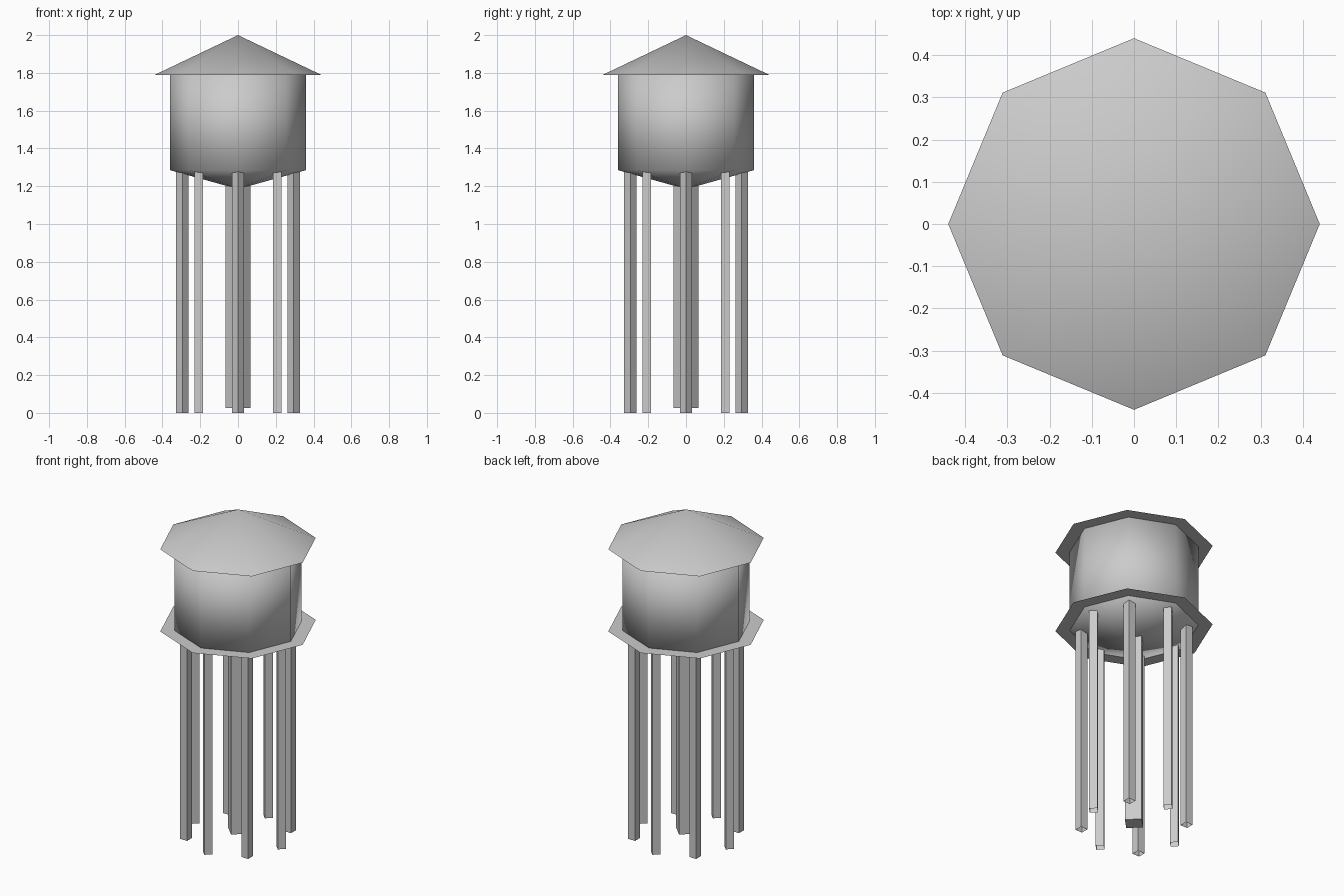
import bpy
import bmesh
from math import cos, sin, pi

SIDES = 8

if "Cube" in bpy.data.objects:
    bpy.data.objects.remove(bpy.data.objects["Cube"], do_unlink=True)

grey = bpy.data.materials.new("plain grey")
grey.use_nodes = True
grey.diffuse_color = (0.6, 0.6, 0.6, 1)
grey.node_tree.nodes["Principled BSDF"].inputs["Base Color"].default_value = (0.6, 0.6, 0.6, 1)


def lathe(name, profile, sides=SIDES, centre=(0, 0), turn=0.0, smooth=False):
    """Turn (radius, z) points around a vertical axis; radius 0 makes a tip."""
    bm = bmesh.new()
    rings = []
    for r, z in profile:
        count = sides if r > 0 else 1
        rings.append([bm.verts.new((centre[0] + r * cos(turn + 2 * pi * i / sides),
                                    centre[1] + r * sin(turn + 2 * pi * i / sides), z))
                      for i in range(count)])
    for low, high in zip(rings, rings[1:]):
        for i in range(sides):
            j = (i + 1) % sides
            corners = [low[i % len(low)], low[j % len(low)],
                       high[j % len(high)], high[i % len(high)]]
            bm.faces.new(list(dict.fromkeys(corners)))
    for face in bm.faces:
        face.smooth = smooth
    mesh = bpy.data.meshes.new(name)
    bm.to_mesh(mesh)
    bm.free()
    mesh.materials.append(grey)
    obj = bpy.data.objects.new(name, mesh)
    bpy.context.collection.objects.link(obj)
    return obj


FLOOR, EAVES = 1.285, 1.79
TANK_R, RIM_R = 0.36, 0.44

# Tank with a shallow conical bottom and a hidden flat lid
lathe("tank", [(0, 1.185), (TANK_R, FLOOR), (TANK_R, EAVES), (0, EAVES)], smooth=True)

# Overhanging roof and its flat underside
lathe("roof", [(RIM_R, EAVES), (0, 2.0)], smooth=True)
lathe("roof_underside", [(TANK_R, EAVES), (RIM_R, EAVES)])

# Thin walkway around the tank floor
lathe("walkway", [(RIM_R, FLOOR), (TANK_R, FLOOR)])

# Central square pipe, closed at its foot
lathe("central_pipe", [(0, 0.025), (0.067, 0.025), (0.067, 1.22)], sides=4)

# Ring of square legs with open ends, corners pointing outwards
for k in range(SIDES):
    angle = 2 * pi * k / SIDES
    lathe(f"leg_{k + 1}", [(0.033, 0), (0.033, FLOOR)], sides=4,
          centre=(0.294 * cos(angle), 0.294 * sin(angle)), turn=angle)
